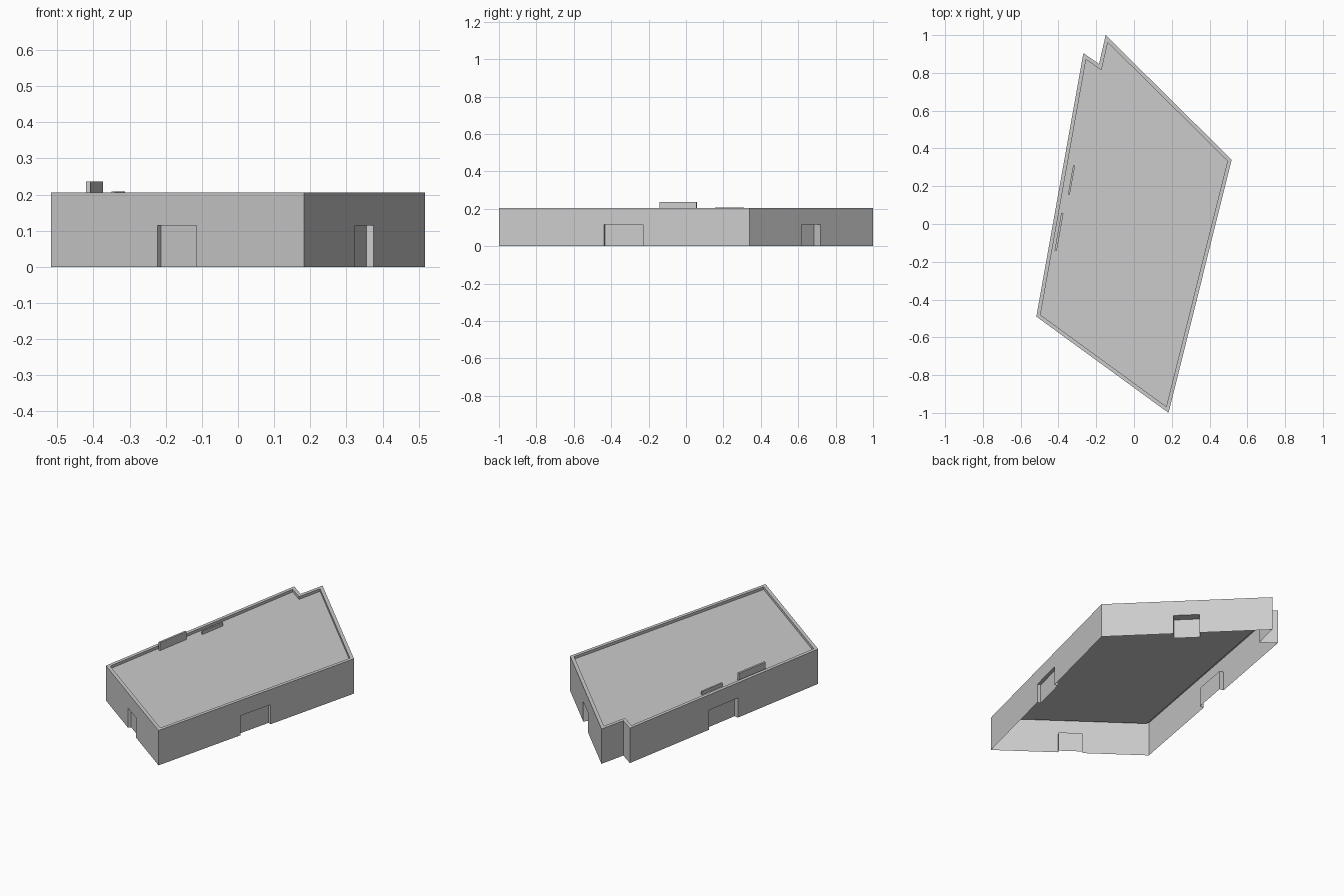
import bpy
import bmesh
from mathutils import Vector

old = bpy.data.objects.get("Cube")
if old:
    bpy.data.objects.remove(old, do_unlink=True)

WALL_TOP, ROOF_Z, DOOR_TOP = 0.205, 0.189, 0.115
RIM = 0.02

grey = bpy.data.materials.new("plain grey")
grey.use_nodes = True
grey.diffuse_color = (0.6, 0.6, 0.6, 1)
grey.node_tree.nodes["Principled BSDF"].inputs["Base Color"].default_value = (0.6, 0.6, 0.6, 1)

# Footprint, counterclockwise, with the depth of each wall's doorway recess
footprint = [
    ((-0.517, -0.49), 0.018),
    ((0.183, -1.0), 0.02),
    ((0.517, 0.34), 0.05),
    ((-0.15, 1.0), 0),
    ((-0.185, 0.847), 0),
    ((-0.268, 0.905), 0.025),
]
corners = [Vector((*xy, 0)) for xy, _ in footprint]


def finish(bm, name):
    mesh = bpy.data.meshes.new(name)
    bm.to_mesh(mesh)
    bm.free()
    mesh.materials.append(grey)
    obj = bpy.data.objects.new(name, mesh)
    bpy.context.collection.objects.link(obj)
    return obj


def face(bm, *points):
    return bm.faces.new([bm.verts.new(p) for p in points])


def up(p, z):
    return Vector((p.x, p.y, z))


def panel(bm, a, b, low, high):
    face(bm, up(a, low), up(b, low), up(b, high), up(a, high))


# Outer walls, open underneath, each long side with a recessed doorway
bm = bmesh.new()
for i, (_, depth) in enumerate(footprint):
    a, b = corners[i], corners[(i + 1) % len(corners)]
    if not depth:
        panel(bm, a, b, 0, WALL_TOP)
        continue
    along = (b - a).normalized()
    inward = Vector((-along.y, along.x, 0)) * depth
    p, q = a.lerp(b, 0.42), a.lerp(b, 0.574)
    pi, qi = p + inward, q + inward
    face(bm, a, p, up(p, DOOR_TOP), up(q, DOOR_TOP), q, b, up(b, WALL_TOP), up(a, WALL_TOP))
    for start, end in ((p, pi), (pi, qi), (qi, q)):
        panel(bm, start, end, 0, DOOR_TOP)
    face(bm, *[up(v, DOOR_TOP) for v in (p, pi, qi, q)])
bmesh.ops.remove_doubles(bm, verts=bm.verts, dist=0.0001)
finish(bm, "outer_walls")

# Parapet rim and sunken flat roof
bm = bmesh.new()
top = face(bm, *[up(c, WALL_TOP) for c in corners])
bm.normal_update()
bmesh.ops.inset_individual(bm, faces=[top], thickness=RIM, use_even_offset=True)
sunk = bmesh.ops.extrude_discrete_faces(bm, faces=[top])["faces"][0]
bmesh.ops.translate(bm, verts=sunk.verts, vec=(0, 0, ROOF_Z - WALL_TOP))
finish(bm, "parapet_and_roof")


# Thin upright panels on the roof, parallel to the left-hand wall
def roof_panel(name, centre, length, thickness, height):
    along = (corners[0] - corners[-1]).normalized() * length / 2
    side = Vector((-along.y, along.x, 0)).normalized() * thickness / 2
    c = Vector((*centre, ROOF_Z))
    bm = bmesh.new()
    base = face(bm, c - along - side, c + along - side, c + along + side, c - along + side)
    lid = bmesh.ops.extrude_face_region(bm, geom=[base])["geom"]
    verts = [v for v in lid if isinstance(v, bmesh.types.BMVert)]
    bmesh.ops.translate(bm, verts=verts, vec=(0, 0, height - ROOF_Z))
    bmesh.ops.recalc_face_normals(bm, faces=bm.faces)
    finish(bm, name)


roof_panel("tall_roof_panel", (-0.397, -0.042), 0.2, 0.012, 0.236)
roof_panel("low_roof_panel", (-0.331, 0.233), 0.155, 0.01, 0.208)
